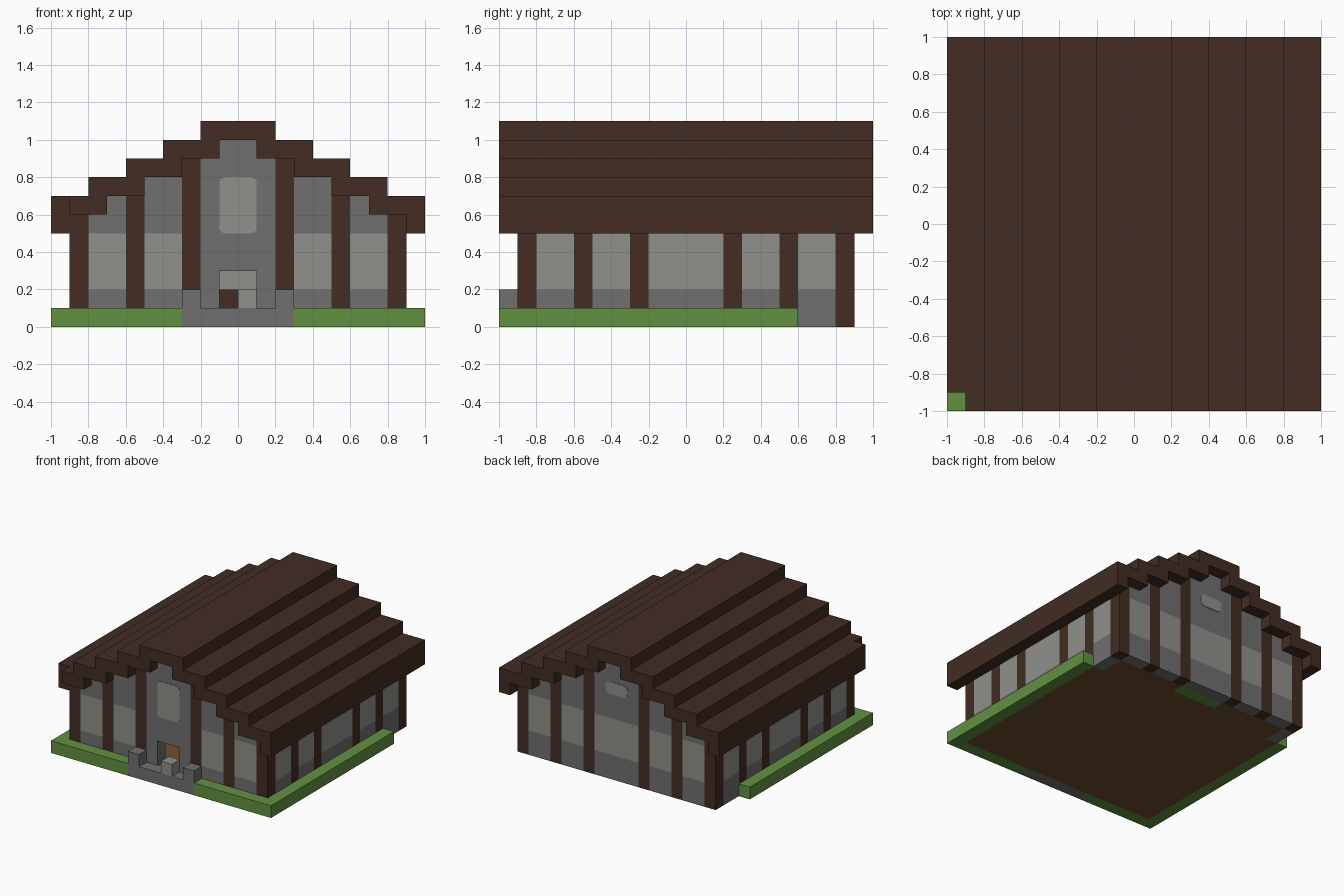
import bpy, bmesh, math
from mathutils import Vector

if "Cube" in bpy.data.objects:
    bpy.data.objects.remove(bpy.data.objects["Cube"])


def material(name, rgb):
    lin = [((c / 255 + 0.055) / 1.055) ** 2.4 for c in rgb]
    m = bpy.data.materials.new(name)
    m.use_nodes = True
    m.diffuse_color = (*lin, 1)
    m.node_tree.nodes["Principled BSDF"].inputs["Base Color"].default_value = (*lin, 1)
    return m


TIMBER = material("dark timber", (66, 44, 35))
STONE = material("dark stone", (112, 112, 112))
PALE = material("pale stone", (144, 145, 139))
GRASS = material("grass green", (97, 145, 64))
PLANK = material("floor plank", (110, 78, 46))


def prism(name, pts, axis, a, b, mat):
    """Extrude a 2D outline from a to b along y (points x, z) or z (points x, y)."""
    bm = bmesh.new()
    verts = [bm.verts.new((p, a, q) if axis == "y" else (p, q, a)) for p, q in pts]
    face = bm.faces.new(verts)
    moved = bmesh.ops.extrude_face_region(bm, geom=[face])["geom"]
    step = Vector((0, b - a, 0)) if axis == "y" else Vector((0, 0, b - a))
    bmesh.ops.translate(bm, vec=step, verts=[g for g in moved if isinstance(g, bmesh.types.BMVert)])
    bmesh.ops.recalc_face_normals(bm, faces=bm.faces)
    mesh = bpy.data.meshes.new(name)
    bm.to_mesh(mesh)
    bm.free()
    mesh.materials.append(mat)
    obj = bpy.data.objects.new(name, mesh)
    bpy.context.collection.objects.link(obj)
    return obj


def box(name, x0, x1, y0, y1, z0, z1, mat):
    return prism(name, [(x0, y0), (x1, y0), (x1, y1), (x0, y1)], "z", z0, z1, mat)


def ceiling(x):
    return round(1 - 0.1 * max(0, math.ceil((abs(x) - 0.1) / 0.2)), 2)


def ridge(x):
    return round(1.1 - 0.1 * math.floor(abs(x) / 0.2), 2)


def steps(x0, x1, height):
    """Staircase line from x0 to x1, one cell at a time, without repeated points."""
    line = []
    n = round((x1 - x0) / 0.1)
    for i in range(n):
        a, b = x0 + i * 0.1, x0 + (i + 1) * 0.1
        h = height((a + b) / 2)
        if line and line[-1][1] == h:
            line[-1] = (b, h)
        else:
            line += [(a, h), (b, h)]
    return line


def rounded(x0, x1, z0, z1, r):
    pts = []
    corners = [(x1 - r, z1 - r), (x0 + r, z1 - r), (x0 + r, z0 + r), (x1 - r, z0 + r)]
    for k, (cx, cz) in enumerate(corners):
        for s in range(4):
            t = math.pi / 2 * (k + s / 3)
            pts.append((cx + r * math.cos(t), cz + r * math.sin(t)))
    return pts


# Ground: grass border, doorstep and floor
for s, side in ((-1, "right"), (1, "left")):
    lo, hi = sorted((s * 0.9, s))
    box(f"grass_{side}", lo, hi, -0.9, 0.6, 0, 0.1, GRASS)
    lo, hi = sorted((s * 0.3, s))
    box(f"grass_front_{side}", lo, hi, -1, -0.9, 0, 0.1, GRASS)
    lo, hi = sorted((s * 0.2, s * 0.3))
    box(f"step_pillar_{side}", lo, hi, -1, -0.9, 0.1, 0.2, STONE)
box("doorstep", -0.3, 0.3, -1, -0.9, 0, 0.1, STONE)
box("step_block", 0, 0.1, -1, -0.9, 0.1, 0.2, PALE)
half = [(0.9, -0.9), (0.9, 0.6), (0.8, 0.6), (0.8, 0.8), (0.2, 0.8), (0.2, 0.7)]
prism("floor", half + [(-x, y) for x, y in reversed(half)], "z", 0, 0.1, PLANK)
box("floor_grass_patch", -0.2, 0.2, 0.7, 0.8, 0, 0.1, GRASS)
box("chest", -0.2, 0.2, 0.7, 0.8, 0.1, 0.2, TIMBER)

# Posts of the gable walls
POSTS = (-0.9, -0.6, -0.3, 0.2, 0.5, 0.8)
for end, y, base in (("front", -0.9, 0.1), ("back", 0.8, 0)):
    for i, x in enumerate(POSTS):
        box(f"{end}_post_{i + 1}", x, x + 0.1, y, y + 0.1, base, ceiling(x + 0.05), TIMBER)

    # Gable panels: footing, pale band and stepped top
    for i in range(5):
        x0, x1 = POSTS[i] + 0.1, POSTS[i + 1]
        top = steps(x0, x1, ceiling)
        if i == 2 and end == "front":
            door = [(0.2, 0.1), (0.1, 0.1), (0.1, 0.3), (-0.1, 0.3), (-0.1, 0.1), (-0.2, 0.1)]
            prism("door_wall", top + door, "y", y, y + 0.1, STONE)
            continue
        box(f"{end}_footing_{i + 1}", x0, x1, y, y + 0.1, base, 0.2, STONE)
        box(f"{end}_band_{i + 1}", x0, x1, y, y + 0.1, 0.2, 0.5, PALE)
        prism(f"{end}_gable_{i + 1}", top + [(x1, 0.5), (x0, 0.5)], "y", y, y + 0.1, STONE)

# Gable windows
prism("front_window", rounded(-0.1, 0.1, 0.5, 0.8, 0.03), "y", -0.904, -0.899, PALE)
prism("back_window", rounded(-0.1, 0.1, 0.7, 0.8, 0.035), "y", 0.899, 0.904, PALE)

# Side walls
for s, side in ((-1, "right"), (1, "left")):
    lo, hi = sorted((s * 0.8, s * 0.9))
    for i in range(5):
        y0, y1 = POSTS[i] + 0.1, POSTS[i + 1]
        if i:
            box(f"{side}_post_{i}", lo, hi, y0 - 0.1, y0, 0.1, 0.6, TIMBER)
        box(f"{side}_footing_{i + 1}", lo, hi, y0, y1, 0.1, 0.2, STONE)
        box(f"{side}_band_{i + 1}", lo, hi, y0, y1, 0.2, 0.5, PALE)
        box(f"{side}_wall_top_{i + 1}", lo, hi, y0, y1, 0.5, 0.6, STONE)
    box(f"{side}_foundation", lo, hi, 0.6, 0.8, 0, 0.1, STONE)

# Stepped roof with eaves; the right eave stops short at the front
prism("roof", steps(-0.9, 0.9, ridge) + steps(-0.9, 0.9, ceiling)[::-1], "y", -1, 1, TIMBER)
box("left_eave", 0.9, 1, -1, 1, 0.5, 0.7, TIMBER)
box("right_eave", -1, -0.9, -0.9, 1, 0.5, 0.7, TIMBER)
